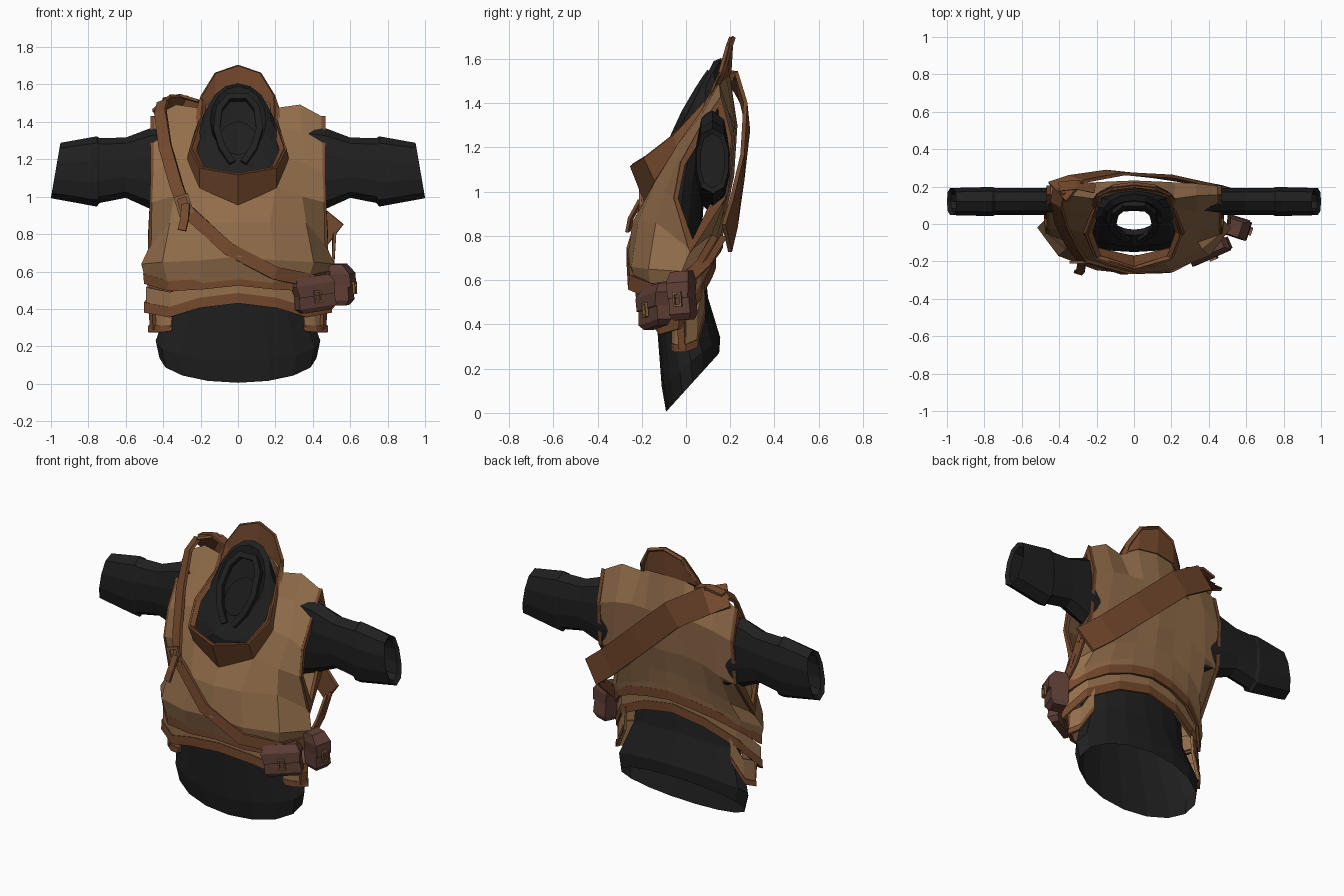
import bpy, bmesh, math
from mathutils import Vector, Matrix

if "Cube" in bpy.data.objects:
    bpy.data.objects.remove(bpy.data.objects["Cube"])


def material(name, r, g, b):
    m = bpy.data.materials.new(name)
    m.diffuse_color = (r, g, b, 1)
    m.use_nodes = True
    m.node_tree.nodes["Principled BSDF"].inputs["Base Color"].default_value = m.diffuse_color
    return m


BLACK = material("black cloth", .014, .014, .014)
TAN = material("tan leather", .29, .155, .07)
BROWN = material("brown leather", .175, .066, .026)
POUCH = material("dark red leather", .115, .05, .038)
BUCKLE = material("buckle bronze", .22, .11, .05)


def build(name, verts, faces, mat, thick=0):
    bm = bmesh.new()
    vs = [bm.verts.new(v) for v in verts]
    for f in faces:
        bm.faces.new([vs[i] for i in f])
    bmesh.ops.remove_doubles(bm, verts=bm.verts, dist=.0005)
    bmesh.ops.recalc_face_normals(bm, faces=bm.faces)
    me = bpy.data.meshes.new(name)
    bm.to_mesh(me)
    bm.free()
    me.materials.append(mat)
    ob = bpy.data.objects.new(name, me)
    bpy.context.collection.objects.link(ob)
    if thick:
        s = ob.modifiers.new("thickness", 'SOLIDIFY')
        s.thickness, s.offset = thick, 0
    return ob


def loft(name, rings, mat, closed=True, caps=False, thick=0):
    n = len(rings[0])
    faces = [(r * n + i, r * n + (i + 1) % n, (r + 1) * n + (i + 1) % n, (r + 1) * n + i)
             for r in range(len(rings) - 1) for i in range(n if closed else n - 1)]
    if caps:
        faces += [tuple(range(n)), tuple(range((len(rings) - 1) * n, len(rings) * n))]
    return build(name, [v for r in rings for v in r], faces, mat, thick)


def flip(pts):
    return [(-x, y, z) for x, y, z in pts]


def loop(half):
    return half + flip(half[-2:0:-1])


def shift(pts, dz=0, s=1):
    return [(x * s, (y + .01) * s - .01, z + dz) for x, y, z in pts]


def ribbon(name, path, width, thick, mat):
    # path entries: (x, y, z, normal x, normal y, normal z)
    pts = [Vector(p[:3]) for p in path]
    rings = []
    for i, p in enumerate(pts):
        t = (pts[min(i + 1, len(pts) - 1)] - pts[max(i - 1, 0)]).normalized()
        n = Vector(path[i][3:])
        n = (n - t * n.dot(t)).normalized()
        a, b = t.cross(n) * width / 2, n * thick / 2
        rings.append([p + a + b, p - a + b, p - a - b, p + a - b])
    return loft(name, rings, mat, caps=True)


# Undershirt torso and rolled neck: (half width, front y, front z, back y, back z)
def oval(w, yf, zf, yb, zb, n=16):
    out = []
    for i in range(n):
        t = 2 * math.pi * i / n
        k = (1 - math.cos(t)) / 2
        out.append((w * math.sin(t), yf + (yb - yf) * k, zf + (zb - zf) * k))
    return out


torso = [(.42, -.09, .005, .15, .27), (.44, -.11, .12, .155, .34), (.36, -.13, .38, .10, .52),
         (.36, -.15, .70, .07, .80), (.39, -.11, .95, .09, 1.1), (.38, -.12, 1.06, .16, 1.38),
         (.23, -.125, 1.10, .18, 1.50), (.175, -.07, 1.20, .16, 1.605), (.15, -.06, 1.225, .125, 1.59),
         (.125, -.03, 1.19, .12, 1.53), (.115, -.045, 1.10, .09, 1.40)]
loft("undershirt", [oval(*r) for r in torso], BLACK)
# Neck lining roll, open at the front
roll = [(.03, -.085, 1.18), (.085, -.05, 1.26), (.115, -.005, 1.36), (.10, .06, 1.47), (.05, .10, 1.53)]
roll = roll + flip(roll[::-1])
ribbon("neck_roll", [p + (0, -.8, .55) for p in roll], .035, .03, BLACK)

# Boxy sleeves: (x, centre z, half height, half depth, slant at the open end)
sleeve = [(.36, 1.14, .24, .07, 0), (.46, 1.15, .215, .075, 0), (.60, 1.155, .158, .074, 0),
          (.74, 1.14, .17, .074, 0), (.755, 1.135, .184, .08, 0), (.79, 1.135, .178, .08, 0),
          (.975, 1.14, .145, .075, .025), (.96, 1.14, .12, .055, .02), (.85, 1.14, .12, .055, 0)]


def soft(v):
    return math.copysign(abs(v) ** .7, v)


for s, side in ((1, "left"), (-1, "right")):
    rings = []
    for x, cz, hz, hy, sl in sleeve:
        ring = []
        for i in range(10):
            a = 2 * math.pi * (i + .5) / 10
            u, v = soft(math.cos(a)), math.sin(a) * 1.02
            ring.append((s * (x - sl * v), .12 + hy * u, cz + hz * v))
        rings.append(ring)
    loft(side + "_sleeve", rings, BLACK, caps=True)

# Vest panels, half of each, mirrored
front_low = [[(0, -.215, .54), (.18, -.2, .52), (.36, -.15, .51), (.485, -.02, .55)],
             [(0, -.26, .68), (.2, -.24, .66), (.4, -.165, .65), (.51, -.02, .64)],
             [(0, -.235, .86), (.17, -.21, .86), (.36, -.13, .86), (.465, .02, .735)],
             [(0, -.18, .96), (.2, -.13, 1.05), (.34, -.09, 1.0), (.455, -.05, .97)]]
front_high = [front_low[3][1:],
              [(.26, -.04, 1.2), (.37, -.02, 1.17), (.45, -.02, 1.13)],
              [(.215, .075, 1.36), (.34, .08, 1.35), (.45, .07, 1.29)],
              [(.21, .13, 1.47), (.33, .15, 1.485), (.45, .155, 1.42)]]
back = [[(0, .19, 1.53), (.12, .175, 1.52), (.21, .13, 1.47), (.33, .15, 1.485), (.45, .155, 1.42)],
        [(0, .225, 1.3), (.12, .22, 1.3), (.22, .215, 1.3), (.33, .21, 1.28), (.45, .195, 1.24)],
        [(0, .21, 1.07), (.13, .2, 1.07), (.25, .195, 1.05), (.36, .185, 1.0), (.455, .165, .97)],
        [(0, .18, .93), (.13, .17, .92), (.26, .155, .88), (.38, .11, .81), (.465, .02, .735)],
        [(0, .165, .84), (.14, .155, .82), (.28, .125, .77), (.42, .07, .70), (.51, -.02, .64)],
        [(0, .155, .76), (.14, .145, .74), (.28, .115, .70), (.4, .06, .635), (.485, -.02, .55)]]
verts, faces = [], []
for grid in (front_low, front_high, back):
    for m in (False, True):
        o, n = len(verts), len(grid[0])
        for row in grid:
            verts += flip(row) if m else row
        faces += [(o + r * n + c, o + r * n + c + 1, o + (r + 1) * n + c + 1, o + (r + 1) * n + c)
                  for r in range(len(grid) - 1) for c in range(n - 1)]
build("vest", verts, faces, TAN, .015)

# Armhole trim follows the outer vest edge, wider at the back
hole = [r[-1] for r in front_low[2:]] + [r[-1] for r in front_high[1:]] + [r[-1] for r in back[1:3]]
inset = [(.01, .05), (.015, .0), (.015, -.01), (.015, -.025), (-.01, -.04), (-.04, -.02), (-.045, .0)]
inner = [(x + .006, y + dy, z + dz) for (x, y, z), (dy, dz) in zip(hole, inset)]
outer = [(x + .006, y - dy * .3, z - dz * .3) for (x, y, z), (dy, dz) in zip(hole, inset)]
for s, side in ((1, "left"), (-1, "right")):
    loft(side + "_armhole_trim", [r if s > 0 else flip(r) for r in (outer, inner)], BROWN, thick=.022)

# Flared collar
base = [(0, -.18, .955), (.2, -.135, 1.05), (.262, -.04, 1.2), (.217, .075, 1.36),
        (.215, .135, 1.47), (.125, .18, 1.52), (0, .195, 1.53)]
rim = [(0, -.245, 1.12), (.2, -.185, 1.155), (.25, -.055, 1.255), (.2, .095, 1.41),
       (.195, .155, 1.54), (.12, .19, 1.66), (0, .205, 1.70)]
loft("collar", [loop(base), loop(rim)], BROWN, thick=.02)
lip = [(x * .9, y + .015, z - .01) for x, y, z in rim]
loft("collar_lip", [loop(rim), loop(lip)], BROWN, thick=.015)

# Layered hem with trims
hem1 = [front_low[0][i] for i in range(4)] + back[5][-2::-1]
hem2 = [(0, -.175, .435), (.2, -.155, .41), (.36, -.11, .36), (.485, -.03, .385),
        (.39, .06, .52), (.2, .11, .62), (0, .125, .66)]
loft("upper_hem_trim", [loop(shift(hem1, -.015, 1.02)), loop(shift(hem1, .04, 1.03))], BROWN, thick=.016)
loft("lower_hem", [loop(hem2), loop(shift(hem2, .13))], TAN, thick=.014)
loft("lower_hem_trim", [loop(shift(hem2, -.005, 1.02)), loop(shift(hem2, .05, 1.02))], BROWN, thick=.016)
tail = [(.355, -.06, .285), (.41, -.045, .28), (.465, .0, .28), (.43, .045, .30), (.36, .08, .43)]
for s, side in ((1, "left"), (-1, "right")):
    t = tail if s > 0 else flip(tail)
    loft(side + "_tail", [t, shift(t, .15, .98)], TAN, False, thick=.014)
    loft(side + "_tail_trim", [shift(t, -.005, 1.02), shift(t, .03, 1.015)], BROWN, False, thick=.016)
    ribbon(side + "_tail_edge", [(s * .455, -.015, .29, s, -.6, 0), (s * .46, -.02, .42, s, -.6, 0)],
           .035, .02, BROWN)

# Shoulder strap: front run, wide back run, hip links
ribbon("front_strap", [(-.40, .18, 1.51, -.3, .2, 1), (-.415, .11, 1.455, -.6, -.5, .7),
                       (-.39, -.0, 1.27, -.4, -1, .3), (-.33, -.12, 1.06, -.4, -1, .3),
                       (-.28, -.19, .93, -.4, -1, .2), (-.05, -.26, .72, -.1, -1, .1),
                       (.2, -.25, .59, .3, -1, 0), (.4, -.15, .55, .6, -1, 0),
                       (.50, -.03, .57, 1, -.2, 0)], .07, .018, BROWN)
ribbon("back_strap", [(-.41, .17, 1.50, -.3, .5, 1), (-.31, .24, 1.47, -.2, 1, .3),
                      (-.1, .275, 1.34, 0, 1, .1), (.15, .255, 1.11, 0, 1, 0),
                      (.38, .215, .9, .2, 1, 0), (.515, .185, .79, .3, 1, 0)], .16, .018, BROWN)
for i, y in enumerate((.17, .13)):
    ribbon("hip_link_%d" % (i + 1), [(.515, y, .80, 1, .3, 0), (.51, y - .07, .68, 1, 0, 0),
                                     (.505, -.01 - i * .03, .58, 1, 0, 0)], .03, .015, BROWN)
ribbon("shoulder_keeper", [(-.40, .20, 1.52, -.2, .1, 1), (-.31, .21, 1.54, 0, .1, 1),
                           (-.21, .19, 1.51, .2, .1, 1)], .05, .015, BROWN)
ribbon("strap_tail", [(-.28, -.205, .96, -.3, -1, 0), (-.285, -.25, .88, -.3, -1, 0),
                      (-.30, -.262, .82, -.3, -1, 0)], .045, .014, BROWN)


def frame(name, w, h, mat, M):
    edge = [(-w, 0, -h), (w, 0, -h), (w, 0, h), (-w, 0, h)]
    loft(name, [edge, [(x * .6, y, z * .7) for x, y, z in edge]], mat, thick=.014).matrix_world = M


frame("strap_buckle", .04, .055, BUCKLE,
      Matrix.Translation((-.29, -.205, .955)) @ Matrix.Rotation(math.radians(-18), 4, 'Y'))


# Belt pouches with flap and buckle
def rect(z, hx, y0, y1):
    return [(-hx, y0, z), (hx, y0, z), (hx, y1, z), (-hx, y1, z)]


def pouch(name, loc, turn, tilt, w, h, d):
    M = Matrix.Translation(loc) @ Matrix.Rotation(math.radians(turn), 4, 'Z') \
        @ Matrix.Rotation(math.radians(tilt), 4, 'Y')
    body = [rect(-h, w * .75, -.035 * d, .03 * d), rect(-h * .75, w, -.055 * d, .04 * d),
            rect(h * .5, w * .92, -.05 * d, .04 * d), rect(h * .9, w * .85, -.03 * d, .04 * d)]
    flap = [rect(-h * .1, w * .95, -.066 * d, .03 * d), rect(h * .55, w * 1.06, -.062 * d, .045 * d),
            rect(h, w * .85, -.025 * d, .045 * d)]
    loft(name + "_body", body, POUCH, caps=True).matrix_world = M
    loft(name + "_flap", flap, POUCH, caps=True).matrix_world = M
    frame(name + "_buckle", .02, .033, BUCKLE, M @ Matrix.Translation((0, -.072 * d, -h * .15)))


pouch("front_pouch", (.405, -.14, .48), 24, -8, .108, .095, .7)
pouch("side_pouch", (.545, -.015, .53), 72, -4, .05, .11, 1.15)
